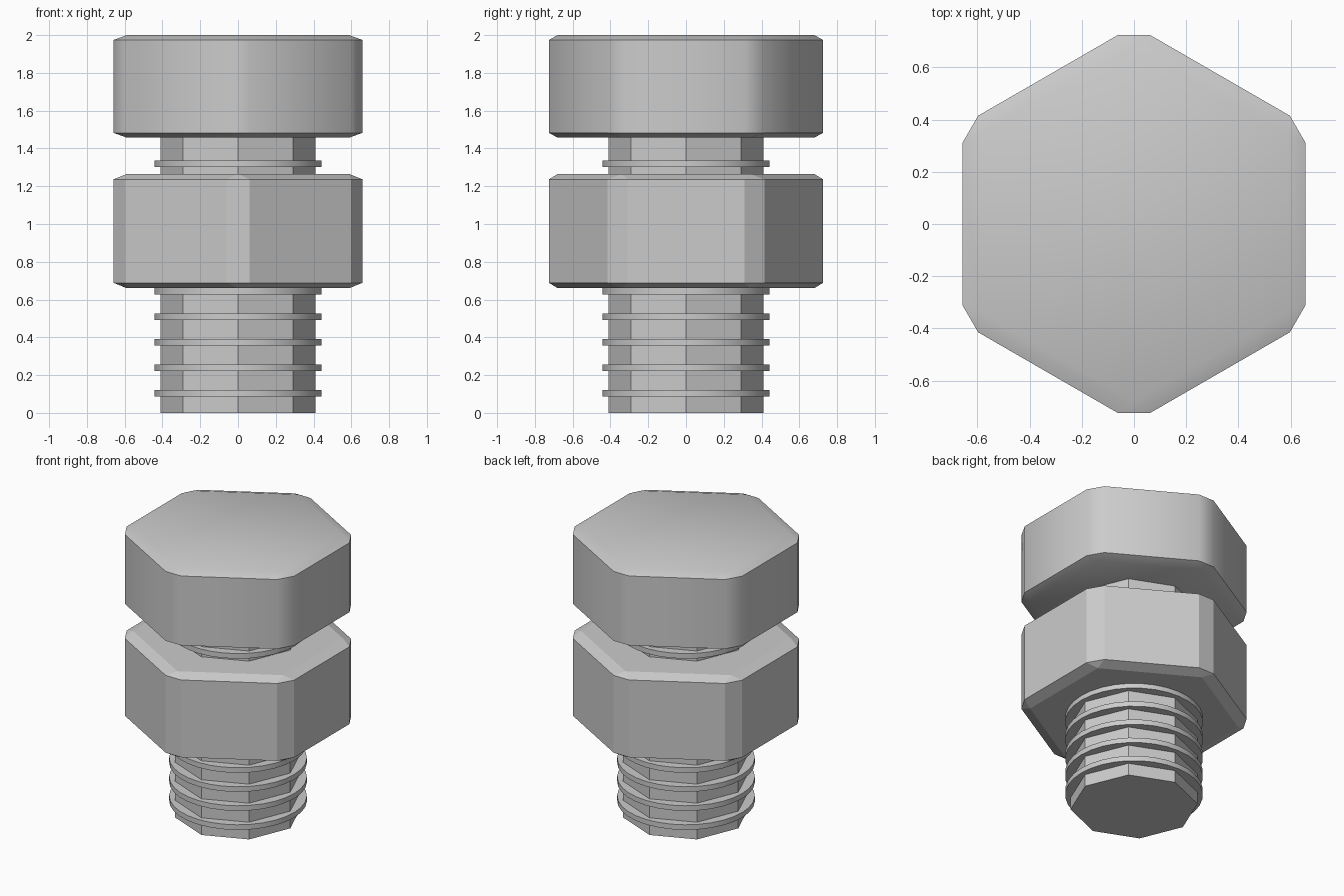
import bpy, bmesh
from mathutils import Matrix

if "Cube" in bpy.data.objects:
    bpy.data.objects.remove(bpy.data.objects["Cube"])


def prism(name, sides, radius, z0, z1, bevel=0.0, base_height=None):
    """Upright prism from z0 to z1; bevelled at base_height, then squashed to fit."""
    h = base_height or (z1 - z0)
    bm = bmesh.new()
    bmesh.ops.create_cone(bm, cap_ends=True, segments=sides,
                          radius1=radius, radius2=radius, depth=h)
    if bevel:
        bmesh.ops.bevel(bm, geom=bm.edges[:], offset=bevel, segments=1,
                        profile=0.5, affect='EDGES')
    bm.transform(Matrix.Translation((0, 0, (z0 + z1) / 2))
                 @ Matrix.Diagonal((1, 1, (z1 - z0) / h, 1)))
    mesh = bpy.data.meshes.new(name)
    bm.to_mesh(mesh)
    bm.free()
    obj = bpy.data.objects.new(name, mesh)
    bpy.context.collection.objects.link(obj)
    return obj


def smooth(obj, angle):
    bpy.ops.object.select_all(action='DESELECT')
    obj.select_set(True)
    bpy.context.view_layer.objects.active = obj
    bpy.ops.object.shade_smooth_by_angle(angle=angle)


# Octagonal shaft
prism("shaft", 8, 0.41, 0.0, 1.5)

# Hexagonal head and nut with chamfered edges
head = prism("head", 6, 0.76, 1.457, 2.0, bevel=0.07, base_height=1.5)
smooth(head, 0.65)
prism("nut", 6, 0.76, 0.66, 1.265, bevel=0.07, base_height=1.5)

# Evenly spaced thread rings
for i in range(10):
    z = 0.104 + 0.135 * i
    ring = prism(f"thread_ring_{i + 1}", 32, 0.443, z - 0.018, z + 0.018)
    smooth(ring, 0.5)
